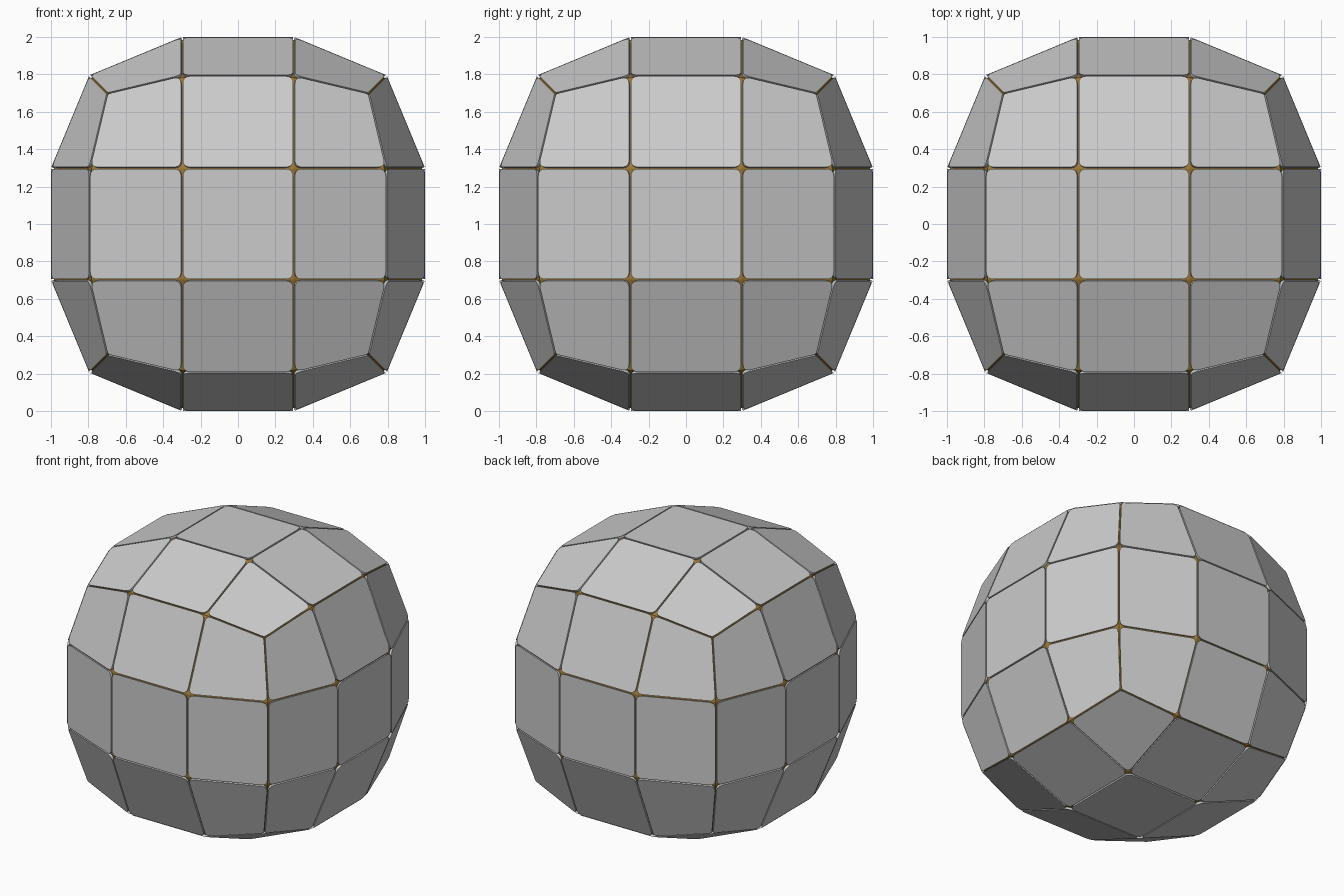
import bpy, bmesh
from mathutils import Vector

if "Cube" in bpy.data.objects:
    bpy.data.objects.remove(bpy.data.objects["Cube"])

GAP = 0.005      # inset of every panel from the shared edge
DEPTH = 0.95     # inner side of the panels, scaled to the centre
CENTRE = Vector((0, 0, 1))


def rounded_cube():
    """Cube split 3 x 3 per side, with edges and corners pulled in."""
    bm = bmesh.new()
    bmesh.ops.create_cube(bm, size=2)
    bmesh.ops.subdivide_edges(bm, edges=bm.edges[:], cuts=2, use_grid_fill=True)
    for v in bm.verts:
        outer = sum(abs(c) > 0.9 for c in v.co)
        far = {1: 1.0, 2: 0.795, 3: 0.70}[outer]
        v.co = Vector([(far if abs(c) > 0.9 else 0.3) * (1 if c > 0 else -1) for c in v.co])
    return bm


def finish(bm, name):
    bmesh.ops.recalc_face_normals(bm, faces=bm.faces[:])
    bmesh.ops.translate(bm, verts=bm.verts[:], vec=CENTRE)
    mesh = bpy.data.meshes.new(name)
    bm.to_mesh(mesh)
    bm.free()
    obj = bpy.data.objects.new(name, mesh)
    bpy.context.collection.objects.link(obj)
    return obj


def panel_outline(face):
    """Inset quad with rounded corners (sharper at the cube corners)."""
    vs = list(face.verts)
    pts = []
    for i, v in enumerate(vs):
        u = (vs[i - 1].co - v.co).normalized()
        w = (vs[(i + 1) % 4].co - v.co).normalized()
        p = v.co + (u + w) * GAP / u.cross(w).length
        r = 0.015 if len(v.link_edges) == 3 else 0.04
        a, b = p + u * r, p + w * r
        for k in range(5):
            t = k / 4
            pts.append(a * (1 - t) ** 2 + p * 2 * t * (1 - t) + b * t * t)
    return pts


# grey panels, one rounded plate per cell
cage = rounded_cube()
plates = bmesh.new()
for face in cage.faces:
    outline = panel_outline(face)
    top = [plates.verts.new(p) for p in outline]
    low = [plates.verts.new(p * DEPTH) for p in outline]
    plates.faces.new(top)
    plates.faces.new(low[::-1])
    n = len(top)
    for i in range(n):
        j = (i + 1) % n
        plates.faces.new((top[i], low[i], low[j], top[j]))
cage.free()
finish(plates, "panels")

# brown core showing through the gaps
core_bm = rounded_cube()
bmesh.ops.scale(core_bm, verts=core_bm.verts[:], vec=(0.985,) * 3)
core = finish(core_bm, "core")
brown = bpy.data.materials.new("brown")
brown.diffuse_color = (0.33, 0.19, 0.04, 1)
brown.use_nodes = True
brown.node_tree.nodes["Principled BSDF"].inputs["Base Color"].default_value = brown.diffuse_color
core.data.materials.append(brown)
